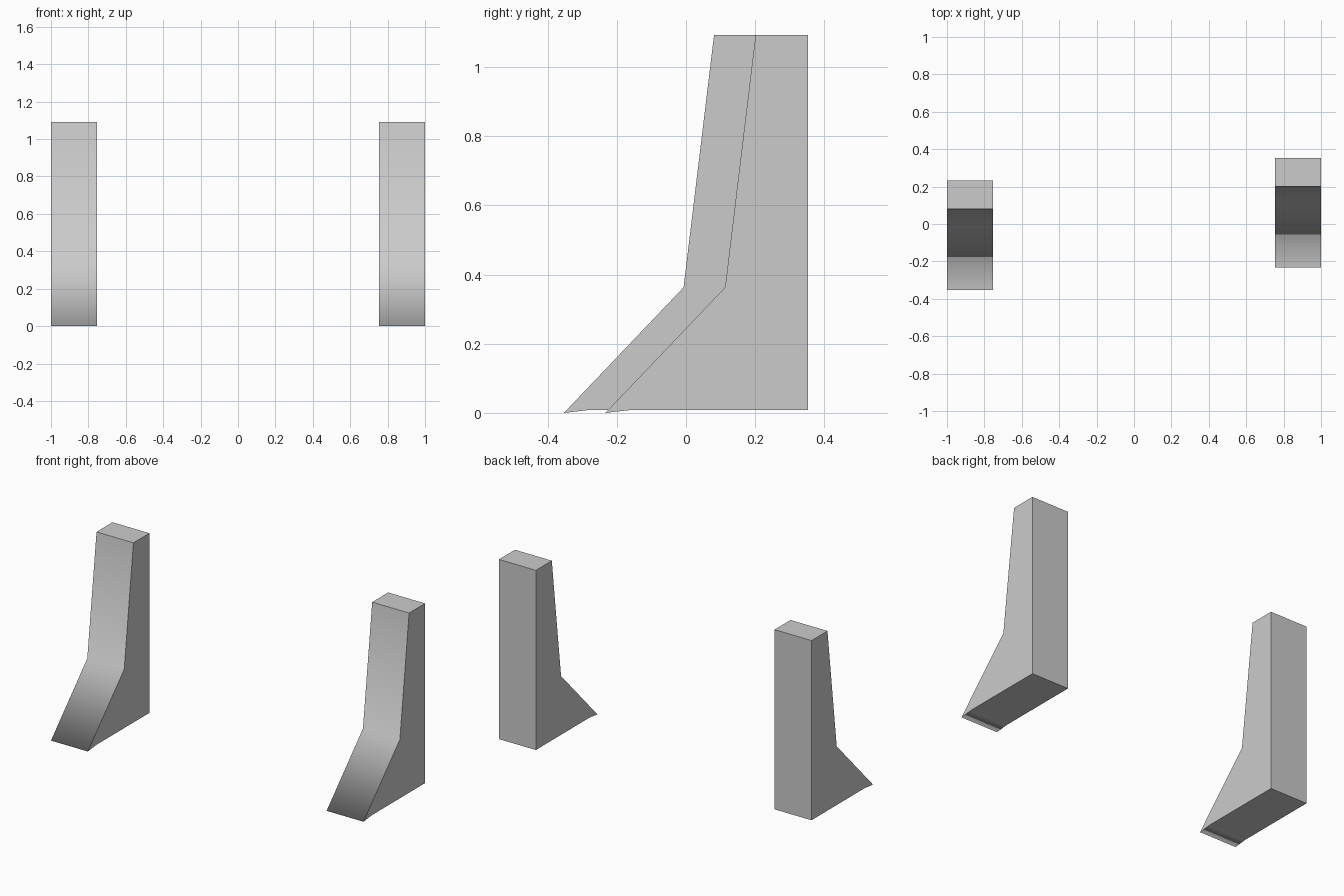
import bpy, bmesh

if "Cube" in bpy.data.objects:
    bpy.data.objects.remove(bpy.data.objects["Cube"])

grey = bpy.data.materials.new("plain grey")
grey.diffuse_color = (0.6, 0.6, 0.6, 1)
grey.use_nodes = True
grey.node_tree.nodes["Principled BSDF"].inputs["Base Color"].default_value = grey.diffuse_color

# Side profile of one support as (y, z): back, top, knee, toe, undercut lip
PROFILE = [(0.353, 0.009), (0.353, 1.092), (0.201, 1.092),
           (0.113, 0.363), (-0.233, 0.0), (-0.155, 0.009)]
SMOOTH_FACES = {2, 3, 4}   # front, sloped foot and lip
SMOOTH_CORNERS = {3, 4}    # knee and toe


def support(name, x0, x1, y_shift):
    bm = bmesh.new()
    a, b = ([bm.verts.new((x, y + y_shift, z)) for y, z in PROFILE] for x in (x0, x1))
    n = len(PROFILE)
    bm.faces.new(a)
    bm.faces.new(b[::-1])
    for i in range(n):
        j = (i + 1) % n
        bm.faces.new((a[i], b[i], b[j], a[j])).smooth = i in SMOOTH_FACES
    bmesh.ops.recalc_face_normals(bm, faces=bm.faces)
    # Crisp edges everywhere except across the knee and toe
    rounded = [{a[i], b[i]} for i in SMOOTH_CORNERS]
    for e in bm.edges:
        e.smooth = set(e.verts) in rounded
    mesh = bpy.data.meshes.new(name)
    bm.to_mesh(mesh)
    bm.free()
    mesh.materials.append(grey)
    ob = bpy.data.objects.new(name, mesh)
    bpy.context.collection.objects.link(ob)


# Two matching supports, the left one set further forward
support("right_support", 0.754, 1.0, 0.0)
support("left_support", -1.0, -0.754, -0.12)
